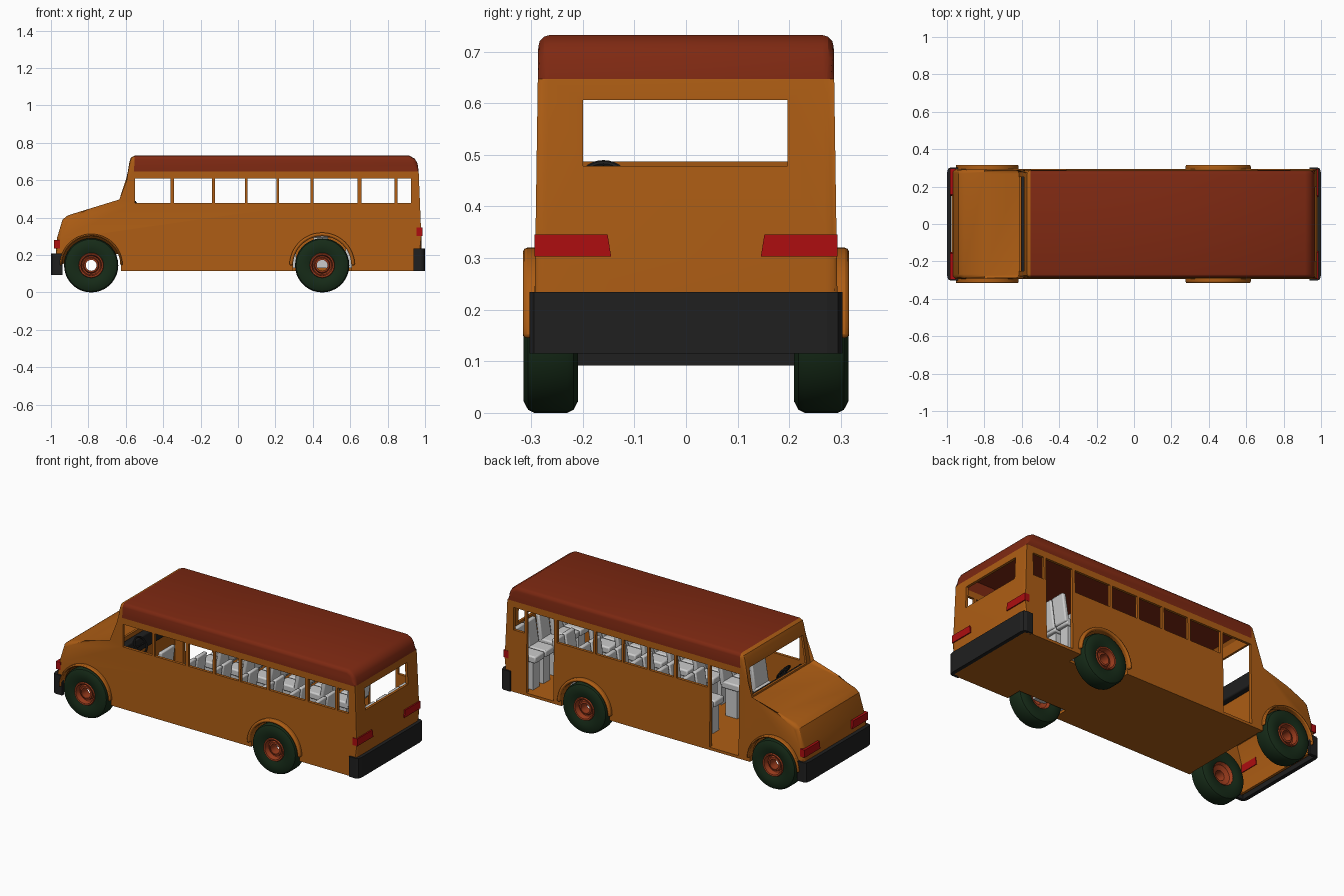
import bpy, bmesh, math
from mathutils import Vector, Matrix

if "Cube" in bpy.data.objects:
    bpy.data.objects.remove(bpy.data.objects["Cube"])


def material(name, rgb):
    m = bpy.data.materials.new(name)
    m.diffuse_color = (*rgb, 1)
    m.use_nodes = True
    m.node_tree.nodes["Principled BSDF"].inputs["Base Color"].default_value = m.diffuse_color
    return m


ORANGE = material("orange_paint", (0.42, 0.11, 0.007))
ROOF = material("roof_red", (0.21, 0.022, 0.006))
BLACK = material("black_rubber", (0.014, 0.014, 0.014))
TYRE = material("tyre_green", (0.008, 0.024, 0.009))
HUB = material("hub_red", (0.33, 0.045, 0.012))
LAMP = material("lamp_red", (0.42, 0.004, 0.005))


def add(name, bm, mat=None):
    bmesh.ops.recalc_face_normals(bm, faces=bm.faces[:])
    me = bpy.data.meshes.new(name)
    bm.to_mesh(me)
    bm.free()
    ob = bpy.data.objects.new(name, me)
    bpy.context.collection.objects.link(ob)
    if mat:
        me.materials.append(mat)
    return ob


def smooth(ob, angle=35):
    bpy.ops.object.select_all(action='DESELECT')
    ob.select_set(True)
    bpy.context.view_layer.objects.active = ob
    bpy.ops.object.shade_smooth_by_angle(angle=math.radians(angle))


def prism_mesh(pts, axis, a, b):
    place = {'x': lambda p, t: (t, p[0], p[1]),
             'y': lambda p, t: (p[0], t, p[1]),
             'z': lambda p, t: (p[0], p[1], t)}[axis]
    bm = bmesh.new()
    lo = [bm.verts.new(place(p, a)) for p in pts]
    hi = [bm.verts.new(place(p, b)) for p in pts]
    bm.faces.new(lo)
    bm.faces.new(hi[::-1])
    n = len(pts)
    for i in range(n):
        bm.faces.new((lo[i], lo[(i + 1) % n], hi[(i + 1) % n], hi[i]))
    return bm


def prism(name, pts, axis, a, b, mat=None, bevel=0):
    ob = add(name, prism_mesh(pts, axis, a, b), mat)
    if bevel:
        m = ob.modifiers.new("bevel", 'BEVEL')
        m.width, m.segments, m.limit_method = bevel, 2, 'ANGLE'
        smooth(ob)
    return ob


def box(name, x, y, z, mat=None, bevel=0):
    pts = [(x[0], z[0]), (x[1], z[0]), (x[1], z[1]), (x[0], z[1])]
    return prism(name, pts, 'y', y[0], y[1], mat, bevel)


def arc(cx, r, a0=0, a1=180, n=24, cz=0.145):
    angs = [math.radians(a0 + (a1 - a0) * i / n) for i in range(n + 1)]
    return [(cx + r * math.cos(t), cz + r * math.sin(t)) for t in angs]


def boolean(ob, tool, op='DIFFERENCE'):
    m = ob.modifiers.new("cut", 'BOOLEAN')
    m.operation, m.object, m.solver = op, tool, 'EXACT'
    bpy.context.view_layer.objects.active = ob
    bpy.ops.object.modifier_apply(modifier=m.name)
    bpy.data.objects.remove(tool)


def lathe(name, profile, y, side, x, mat):
    # closed (offset, radius) profile spun about the wheel axle
    bm = bmesh.new()
    vs = [bm.verts.new((0, side * o, r)) for o, r in profile]
    es = [bm.edges.new((vs[i], vs[(i + 1) % len(vs)])) for i in range(len(vs))]
    bmesh.ops.spin(bm, geom=vs + es, cent=(0, 0, 0), axis=(0, 1, 0),
                   angle=2 * math.pi, steps=36)
    bmesh.ops.remove_doubles(bm, verts=bm.verts[:], dist=1e-4)
    ob = add(name, bm, mat)
    ob.location = (x, side * y, 0.145)
    smooth(ob)
    return ob


FX, RX = -0.785, 0.45   # axle positions

# body: side profile, rounded side edges, slight inward lean
outline = [(-0.972, 0.115), (-0.975, 0.2), (-0.968, 0.29), (-0.938, 0.39), (-0.91, 0.412),
           (-0.8, 0.446), (-0.615, 0.478), (-0.58, 0.70), (-0.572, 0.722), (-0.55, 0.732),
           (0.915, 0.732), (0.945, 0.715), (0.96, 0.69), (0.966, 0.645), (0.98, 0.3), (0.98, 0.115)]
bm = prism_mesh(outline, 'y', -0.295, 0.295)
rim = [e for e in bm.edges if e.verts[0].co.y * e.verts[1].co.y > 0
       and max(v.co.z for v in e.verts) > 0.15]
bmesh.ops.bevel(bm, geom=rim, offset=0.022, segments=3, profile=0.5, affect='EDGES')
for v in bm.verts:
    v.co.y *= 1 - 0.03 * (v.co.z - 0.115) / 0.6
body = add("body", bm, ORANGE)

# hollow cabin and engine bay
boolean(body, prism("cutter", [(-0.603, 0.13), (-0.603, 0.47), (-0.568, 0.70), (-0.555, 0.716),
                               (0.915, 0.716), (0.948, 0.685), (0.967, 0.3), (0.967, 0.13)],
                    'y', -0.273, 0.273))
boolean(body, prism("cutter", [(-0.957, 0.0), (-0.957, 0.28), (-0.925, 0.385), (-0.8, 0.431),
                               (-0.62, 0.46), (-0.62, 0.0)], 'y', -0.27, 0.27))
# wheel openings
boolean(body, prism("cutter", arc(FX, 0.16) + [(-0.945, 0.05), (-0.623, 0.05)], 'y', -0.4, 0.4))
for s in (1, -1):
    ys = sorted((s * 0.2, s * 0.4))
    boolean(body, prism("cutter", arc(RX, 0.157) + [(RX - 0.157, 0.05), (RX + 0.157, 0.05)], 'y', *ys))

# side windows, windscreen, rear window, two doors on one side
windows = [(-0.55, -0.36), (-0.343, -0.14), (-0.122, 0.037), (0.052, 0.205), (0.22, 0.388),
           (0.404, 0.64), (0.66, 0.837), (0.853, 0.924)]
for span in windows:
    boolean(body, box("cutter", span, (-0.4, 0.4), (0.478, 0.61)))
boolean(body, box("cutter", (-0.7, -0.556), (-0.25, 0.25), (0.487, 0.645)))
boolean(body, box("cutter", (0.9, 1.1), (-0.2, 0.197), (0.478, 0.606)))
for span in ((-0.55, -0.36), (0.66, 0.837)):
    boolean(body, box("cutter", span, (0.2, 0.4), (0.131, 0.609)))

# red roof is the top slice of the shell
roof = body.copy()
roof.data = body.data.copy()
roof.name = "roof"
bpy.context.collection.objects.link(roof)
top = [(-0.556, 0.647), (1.1, 0.647), (1.1, 0.9), (-0.545, 0.9)]
boolean(body, prism("cutter", top, 'y', -0.4, 0.4))
boolean(roof, prism("cutter", top, 'y', -0.4, 0.4), 'INTERSECT')
roof.data.materials.clear()
roof.data.materials.append(ROOF)
smooth(body, 30)
smooth(roof, 30)

# wheels, arches and rear wheel wells
tyre = [(-0.045, 0.066), (-0.053, 0.09), (-0.053, 0.122), (-0.044, 0.139), (-0.032, 0.145),
        (0.032, 0.145), (0.044, 0.139), (0.053, 0.122), (0.053, 0.09), (0.045, 0.066)]
hub = [(-0.046, 0.067), (0.046, 0.067), (0.053, 0.064), (0.051, 0.056), (0.022, 0.05),
       (0.02, 0.043), (0.034, 0.038), (0.036, 0.029), (-0.02, 0.029), (-0.03, 0.056)]
for s, side in ((1, "right"), (-1, "left")):
    for x, end in ((FX, "front"), (RX, "rear")):
        lathe(f"{end}_{side}_tyre", tyre, 0.262, s, x, TYRE)
        lathe(f"{end}_{side}_hub", hub, 0.262, s, x, HUB)
        outer = 0.168 if end == "front" else 0.175
        prism(f"{end}_{side}_arch", arc(x, outer) + arc(x, 0.156, 180, 0), 'y',
              *sorted((s * 0.27, s * 0.316)), ORANGE, 0.008)
    prism(f"{side}_wheel_well_top", arc(RX, 0.163) + arc(RX, 0.157, 180, 0), 'y',
          *sorted((s * 0.19, s * 0.28)), ORANGE)
    prism(f"{side}_wheel_well_wall", arc(RX, 0.163), 'y', *sorted((s * 0.19, s * 0.2)), ORANGE)

    # lamps
    prism(f"{side}_rear_lamp", [(s * 0.145, 0.303), (s * 0.294, 0.303), (s * 0.294, 0.346),
                                (s * 0.152, 0.346)], 'x', 0.955, 0.986, LAMP)
    prism(f"{side}_front_lamp", [(s * 0.15, 0.235), (s * 0.296, 0.235), (s * 0.296, 0.28),
                                 (s * 0.157, 0.28)], 'x', -0.983, -0.953, LAMP)

# wrap-around bumpers
for name, e, z0, z1, w in (("rear_bumper", 1, 0.115, 0.234, 0.303), ("front_bumper", -1, 0.092, 0.208, 0.303)):
    half = [(0.937, w), (0.98, w), (0.994, w - 0.008), (1.0, w - 0.03)]
    inner = [(0.978, 0.285), (0.937, 0.285)]
    pts = half + [(x, -y) for x, y in half[::-1]]
    pts += [(x, -y) for x, y in inner[::-1]] + inner
    prism(name, [(e * x, y) for x, y in pts], 'z', z0, z1, BLACK)


# seats
def seat(name, x, y, w):
    ys = (y - w / 2, y + w / 2)
    box(name + "_cushion", (x - 0.06, x + 0.06), ys, (0.295, 0.335), None, 0.008)
    lean = [(x + 0.04, 0.31), (x + 0.068, 0.31), (x + 0.09, 0.472), (x + 0.066, 0.472)]
    prism(name + "_back", lean, 'y', ys[0], ys[1], None, 0.007)
    box(name + "_base", (x - 0.035, x + 0.04), (y - 0.03, y + 0.03), (0.13, 0.3))


for i in range(6):
    for s, side in ((1, "right"), (-1, "left")):
        for k, y in enumerate((0.115, 0.212)):
            seat(f"{side}_seat_{i}_{k}", -0.24 + 0.17 * i, s * y, 0.09)
for k, y in enumerate((-0.212, -0.115, 0.0, 0.115, 0.212)):
    seat(f"back_row_seat_{k}", 0.865, y, 0.09)
seat("driver_seat", -0.43, -0.16, 0.13)

# dashboard and steering wheel
box("dashboard", (-0.602, -0.56), (-0.268, 0.268), (0.38, 0.465), BLACK, 0.008)
bpy.ops.mesh.primitive_torus_add(major_radius=0.045, minor_radius=0.006, major_segments=28,
                                 minor_segments=8, location=(-0.525, -0.16, 0.447),
                                 rotation=(0, math.radians(55), 0))
wheel = bpy.context.object
wheel.name = "steering_wheel"
wheel.data.materials.append(BLACK)
smooth(wheel)
prism("steering_column", [(-0.575, 0.415), (-0.57, 0.403), (-0.52, 0.442), (-0.525, 0.452)],
      'y', -0.166, -0.154, BLACK)
box("steering_spoke", (-0.528, -0.52), (-0.203, -0.117), (0.443, 0.451), BLACK)
